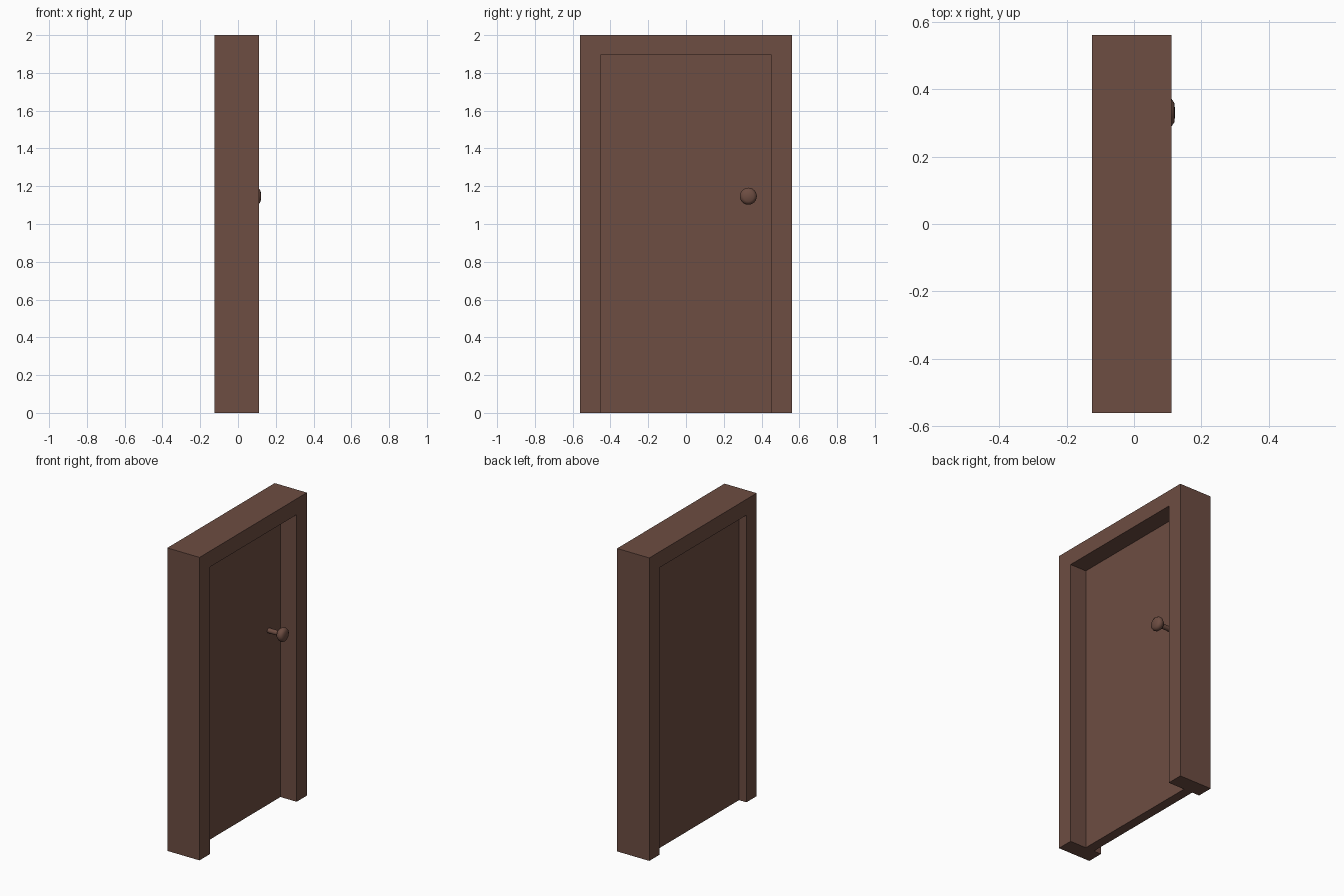
import bpy, bmesh, math
from mathutils import Matrix

if "Cube" in bpy.data.objects:
    bpy.data.objects.remove(bpy.data.objects["Cube"])

brown = bpy.data.materials.new("brown_wood")
brown.diffuse_color = (0.153, 0.074, 0.054, 1)
brown.use_nodes = True
brown.node_tree.nodes["Principled BSDF"].inputs["Base Color"].default_value = brown.diffuse_color


def make_object(name, bm):
    bmesh.ops.recalc_face_normals(bm, faces=bm.faces)
    me = bpy.data.meshes.new(name)
    bm.to_mesh(me)
    bm.free()
    me.materials.append(brown)
    ob = bpy.data.objects.new(name, me)
    bpy.context.collection.objects.link(ob)
    return ob


def extrude_outline(name, outline, x0, x1):
    """Extrude a (y, z) outline along x."""
    bm = bmesh.new()
    face = bm.faces.new([bm.verts.new((x0, y, z)) for y, z in outline])
    ext = bmesh.ops.extrude_face_region(bm, geom=[face])
    verts = [g for g in ext["geom"] if isinstance(g, bmesh.types.BMVert)]
    bmesh.ops.translate(bm, verts=verts, vec=(x1 - x0, 0, 0))
    return make_object(name, bm)


# door frame: two jambs and header as one upside-down U
W, H = 0.56, 2.0          # outer half width and height
w, h = 0.453, 1.895       # opening half width and height
extrude_outline("door_frame",
                [(-W, 0), (-W, H), (W, H), (W, 0), (w, 0), (w, h), (-w, h), (-w, 0)],
                -0.124, 0.111)

# door panel, recessed further on the knob side
extrude_outline("door_panel", [(-w, 0), (-w, h), (w, h), (w, 0)], -0.07, -0.007)

# door knob with neck: profile (radius, x) turned about the x direction
profile = [(0, 0.122), (0.028, 0.12), (0.040, 0.112), (0.045, 0.1), (0.043, 0.087),
           (0.032, 0.073), (0.016, 0.065), (0.016, -0.012)]
bm = bmesh.new()
vs = [bm.verts.new((x, r, 0)) for r, x in profile]
es = [bm.edges.new(p) for p in zip(vs, vs[1:])]
bmesh.ops.spin(bm, geom=vs + es, cent=(0, 0, 0), axis=(1, 0, 0),
               angle=math.tau, steps=24, use_merge=True)
bmesh.ops.remove_doubles(bm, verts=bm.verts, dist=1e-5)
bmesh.ops.transform(bm, matrix=Matrix.Translation((0, 0.33, 1.147)), verts=bm.verts)
knob = make_object("door_knob", bm)
bpy.context.view_layer.objects.active = knob
knob.select_set(True)
bpy.ops.object.shade_smooth_by_angle(angle=math.radians(40))
